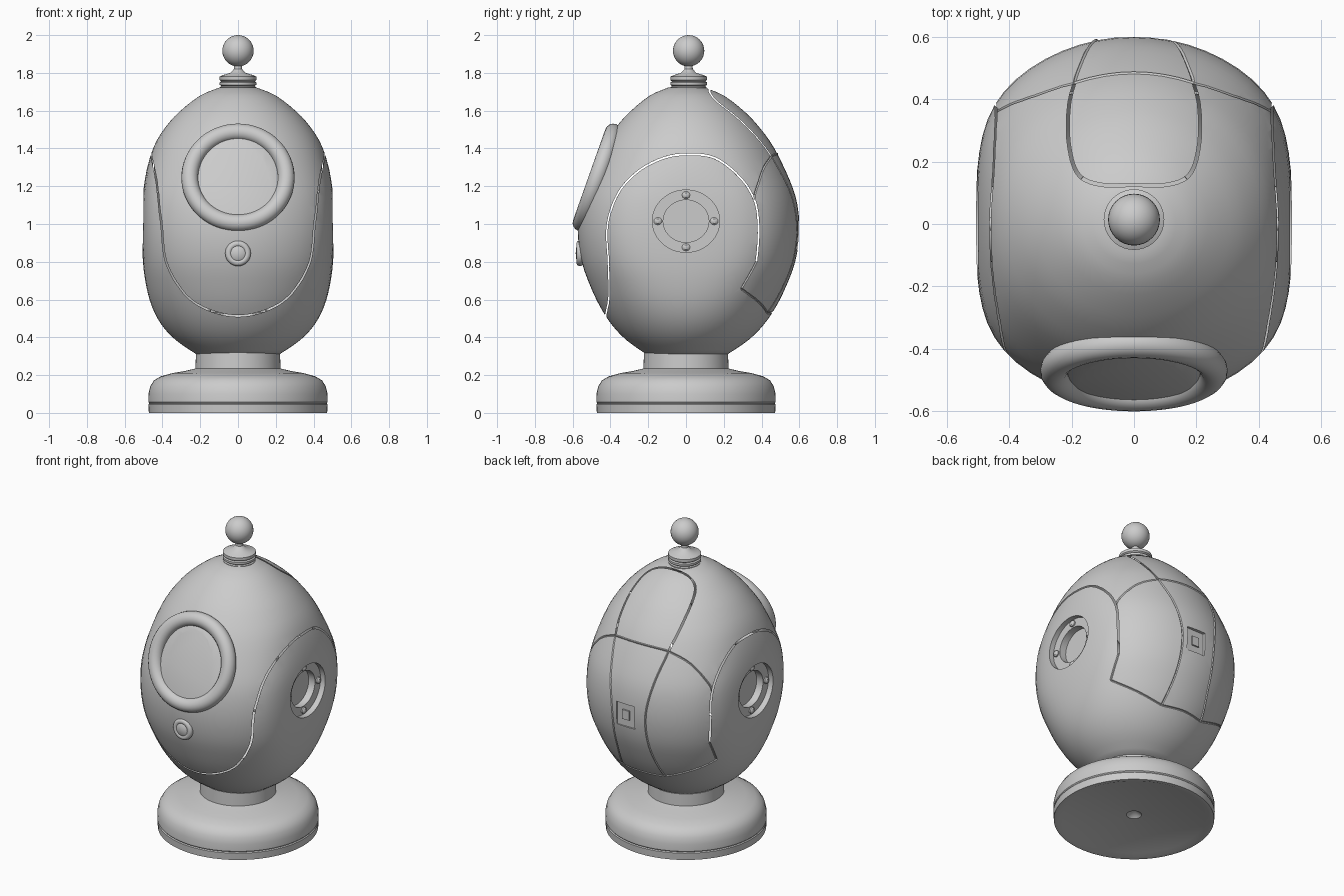
import bpy, bmesh, math
from mathutils import Vector, Matrix
from mathutils.bvhtree import BVHTree

if "Cube" in bpy.data.objects:
    bpy.data.objects.remove(bpy.data.objects["Cube"])


def make(name, bm):
    bmesh.ops.remove_doubles(bm, verts=bm.verts, dist=1e-5)
    bmesh.ops.recalc_face_normals(bm, faces=bm.faces)
    me = bpy.data.meshes.new(name)
    bm.to_mesh(me)
    bm.free()
    ob = bpy.data.objects.new(name, me)
    bpy.context.scene.collection.objects.link(ob)
    smooth(ob)
    return ob


def smooth(ob):
    for p in ob.data.polygons:
        p.use_smooth = True
    ob.data.set_sharp_from_angle(angle=math.radians(35))


def loft(bm, rings, closed=False):
    """Skin a list of rings of points, capping the ends unless closed."""
    vs = [[bm.verts.new(p) for p in r] for r in rings]
    n = len(vs[0])
    for i in range(len(vs) if closed else len(vs) - 1):
        a, b = vs[i], vs[(i + 1) % len(vs)]
        for k in range(n):
            bm.faces.new((a[k], a[(k + 1) % n], b[(k + 1) % n], b[k]))
    if not closed:
        for r in (vs[0], vs[-1]):
            if (r[0].co - r[1].co).length > 1e-4:
                bm.faces.new(r)


def lathe(name, prof, segs=48, mat=Matrix(), closed=False, warp=None):
    bm = bmesh.new()
    rings = []
    for r, z in prof:
        ring = [Vector((r * math.cos(a), r * math.sin(a), z))
                for a in (2 * math.pi * k / segs for k in range(segs))]
        rings.append([mat @ (warp(p) if warp else p) for p in ring])
    loft(bm, rings, closed)
    return make(name, bm)


def torus(name, major, minor, mat, segs=48):
    prof = [(major + minor * math.cos(a), minor * math.sin(a))
            for a in (2 * math.pi * k / 16 for k in range(16))]
    return lathe(name, prof, segs, mat, True)


def ball(name, r, mat, segs=32):
    return lathe(name, [(r * math.sin(math.pi * i / 16), -r * math.cos(math.pi * i / 16))
                        for i in range(17)], segs, mat)


def box(name, center, size):
    bm = bmesh.new()
    bmesh.ops.create_cube(bm, size=1, matrix=Matrix.Translation(center) @ Matrix.Diagonal((*size, 1)))
    return make(name, bm)


def facing(pos, normal):
    return Matrix.Translation(pos) @ Vector(normal).to_track_quat('Z', 'Y').to_matrix().to_4x4()


def spline(pts, n):
    """Catmull-Rom curve through the points."""
    pts = [Vector(p) for p in pts]
    q = [2 * pts[0] - pts[1]] + pts + [2 * pts[-1] - pts[-2]]
    out = []
    for i in range(1, len(q) - 2):
        a, b, c, d = q[i - 1:i + 3]
        for k in range(n):
            t = k / n
            out.append(0.5 * (2 * b + (c - a) * t + (2 * a - 5 * b + 4 * c - d) * t * t
                              + (3 * b - a - 3 * c + d) * t ** 3))
    return out + [pts[-1]]


def volume(me):
    bm = bmesh.new()
    bm.from_mesh(me)
    v = abs(bm.calc_volume())
    bm.free()
    return v


def cut(ob, cutter):
    mod = ob.modifiers.new("cut", 'BOOLEAN')
    mod.operation, mod.solver, mod.object = 'DIFFERENCE', 'EXACT', cutter
    deps = bpy.context.evaluated_depsgraph_get()
    me = bpy.data.meshes.new_from_object(ob.evaluated_get(deps))
    ob.modifiers.clear()
    if 0.9 < volume(me) / volume(ob.data) < 1.001:
        ob.data = me
    bpy.data.objects.remove(cutter)


# helmet shell: egg-shaped lathe, flattened at the sides and slightly at the front
def flatten(p):
    x = p.x / (1 + (abs(p.x) / 0.529) ** 8) ** 0.125
    return Vector((x, p.y * (0.955 if p.y < 0 else 1), p.z))


profile = [(.22, .31), (.33, .385), (.41, .465), (.475, .56), (.53, .67), (.578, .8), (.6, .95),
           (.59, 1.1), (.55, 1.23), (.468, 1.4), (.39, 1.51), (.31, 1.595), (.2, 1.68), (.1, 1.722)]
shell_prof = [(p.x, p.y) for p in spline(profile, 3)]
shell = lathe("helmet_shell", shell_prof, 64, warp=flatten)
bm = bmesh.new()
bm.from_mesh(shell.data)
tree = BVHTree.FromBMesh(bm)
bm.free()


# panel seams: V-shaped grooves that follow the shell surface
def seam(pts, n=6, w=0.0055):
    path = []
    for p in spline(pts, n):
        co, no, _, _ = tree.find_nearest(p)
        path.append((co, no))
    rings = []
    for i, (co, no) in enumerate(path):
        t = (path[min(i + 1, len(path) - 1)][0] - path[max(i - 1, 0)][0]).normalized()
        s = t.cross(no).normalized()
        rings.append([co + s * w, co + no * w, co - s * w, co - no * w])
    g = bmesh.new()
    loft(g, rings)
    cut(shell, make("seam_cutter", g))


def flip(p, s=-1):
    return (p[0] * s, p[1], p[2])


def mirrored(half):
    """Path from the left side through the middle point to the right side."""
    return [flip(p) for p in half[:0:-1]] + half


corner, hip, foot = (.2, .47, 1.37), (.42, .29, .66), (.15, .43, .53)
half_front = [(0, -.43, .51), (.13, -.43, .53), (.25, -.43, .58), (.33, -.43, .66), (.39, -.42, .8),
              (.4, -.41, 1.0), (.42, -.35, 1.17), (.44, -.25, 1.28), (.46, -.12, 1.35),
              (.465, 0, 1.37), (.45, .15, 1.35), (.44, .28, 1.25), (.44, .36, 1.13),
              (.44, .38, 1.0), (.44, .38, .8)]
side_seams = [
    [corner, (.33, .42, 1.3), (.42, .37, 1.18), (.44, .36, 1.13)],
    [(.44, .38, .8), hip],
    [hip, (.29, .38, .59), foot],
    [corner, (.15, .56, 1.15), (.12, .59, .95), (.125, .54, .72), foot],
]
top_half = [(0, .12, 1.7), (.11, .125, 1.69), (.18, .16, 1.66), (.21, .24, 1.6), (.215, .36, 1.49), corner]
for s in (1, -1):
    for pts in side_seams:
        seam([flip(p, s) for p in pts])
seam(mirrored(half_front))
seam(mirrored(top_half))
seam(mirrored([(0, .48, 1.37), corner]), 10)
seam(mirrored([(0, .46, .53), foot]), 10)

# front window: flat pane cut into the shell and a thick tilted ring
tilt = math.radians(19.5)
n = Vector((0, -math.cos(tilt), math.sin(tilt)))
window = Vector((0, -.47, 1.246))
cut(shell, lathe("pane_cutter", [(.24, .022), (.24, .3)], 48, facing(window, n)))
torus("window_ring", .255, .045, facing(window, n), 64)

# small valve below the window
valve = Vector((0, -.562, .845))
torus("valve_ring", .05, .018, facing(valve, (0, -1, 0)), 32)
lathe("valve_stud", [(.045, -.06), (.042, .012), (.03, .02), (0, .022)], 24, facing(valve, (0, -1, 0)))

# side ports: recessed flange with four bolts around a deeper hole
for s, side in ((1, "right"), (-1, "left")):
    place = Matrix.Translation((s * .468, 0, 1.015)) @ Matrix.Diagonal((1, 1.08, 1, 1)) \
        @ facing((0, 0, 0), (s, 0, 0))
    cut(shell, lathe("port_cutter", [(.165, 0), (.165, .2)], 48, place))
    cut(shell, lathe("port_hole_cutter", [(.112, -.045), (.112, .05)], 48, place))
    for k in range(4):
        a = k * math.pi / 2
        pos = place @ Matrix.Translation((.138 * math.cos(a), .138 * math.sin(a), 0))
        lathe(f"{side}_port_bolt_{k + 1}", [(.02, -.01), (.02, .008), (.012, .016), (0, .018)], 12, pos)

# rear latch: square recess with a small block
cut(shell, box("latch_cutter", (.02, .63, .94), (.13, .1, .15)))
box("latch_block", (.02, .575, .94), (.05, .03, .06))

# base plate with neck
lathe("base_and_neck", [(.0, .07), (.045, .03), (.42, .012), (.45, 0), (.472, 0), (.475, .045),
                        (.47, .051), (.475, .057), (.474, .1), (.465, .14), (.445, .172), (.41, .193),
                        (.35, .21), (.28, .222), (.225, .235), (.222, .34), (.1, .36)], 64)

# ridged cap, stem and ball on top
crown = Matrix.Translation((0, .014, 0))
lathe("top_cap", [(.08, 1.69), (.095, 1.705), (.095, 1.725), (.088, 1.73), (.097, 1.737), (.097, 1.75),
                  (.088, 1.755), (.097, 1.762), (.097, 1.78), (.08, 1.788), (.04, 1.80),
                  (.022, 1.82), (.02, 1.86)], 40, crown)
ball("top_ball", .083, crown @ Matrix.Translation((0, 0, 1.917)))
smooth(shell)
